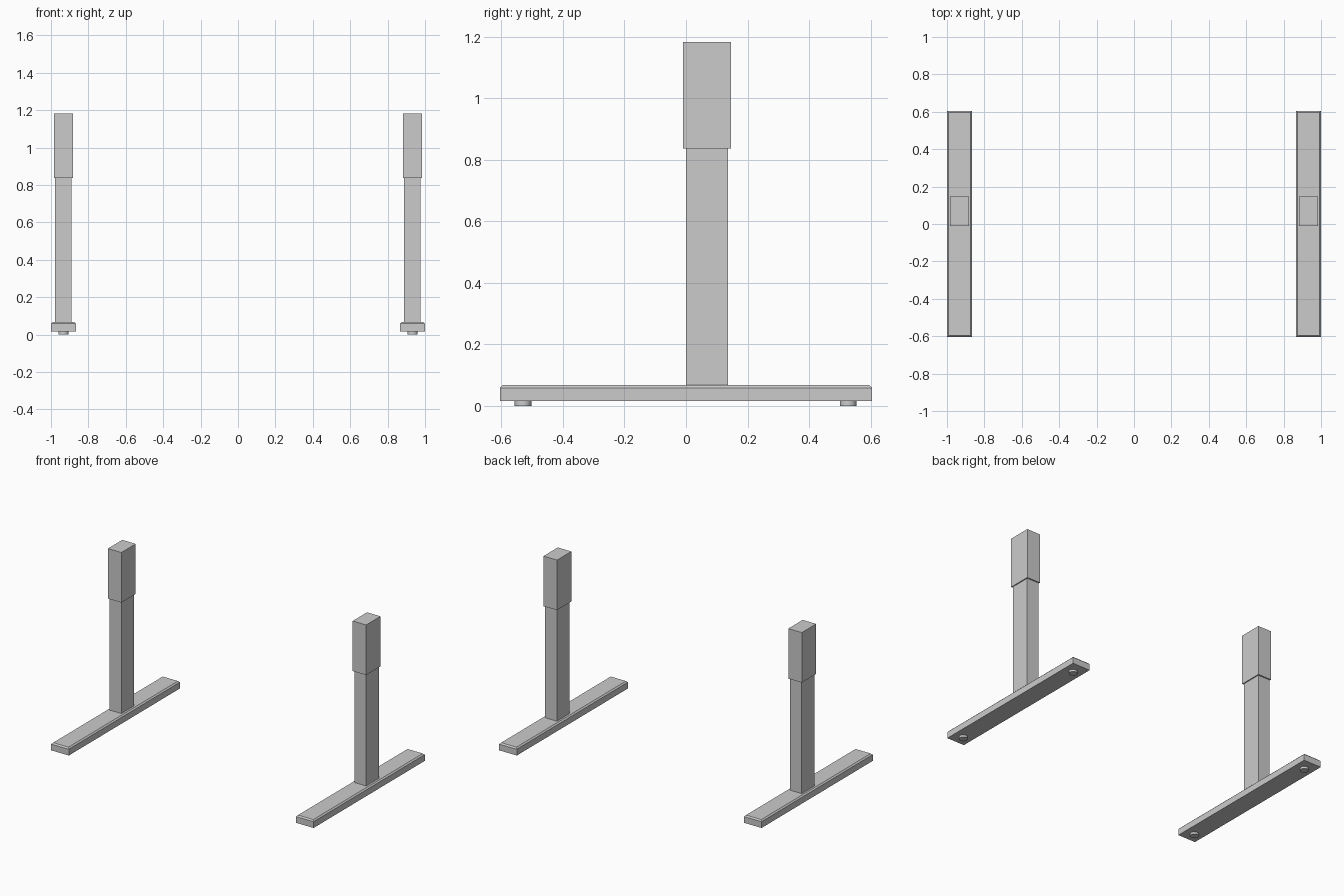
import bpy, bmesh
from mathutils import Matrix

if "Cube" in bpy.data.objects:
    bpy.data.objects.remove(bpy.data.objects["Cube"])


def finish(name, bm):
    mesh = bpy.data.meshes.new(name)
    bmesh.ops.recalc_face_normals(bm, faces=bm.faces)
    bm.to_mesh(mesh)
    bm.free()
    obj = bpy.data.objects.new(name, mesh)
    bpy.context.collection.objects.link(obj)
    return obj


def box(name, x, y, z, top_inset=0.0, shoulder=None):
    """Box from ranges; optionally with a chamfered top edge above 'shoulder'."""
    bm = bmesh.new()

    def ring(height, d):
        return [bm.verts.new((px, py, height)) for px, py in (
            (x[0] + d, y[0] + d), (x[1] - d, y[0] + d),
            (x[1] - d, y[1] - d), (x[0] + d, y[1] - d))]

    rings = [ring(z[0], 0)]
    if shoulder is not None:
        rings.append(ring(shoulder, 0))
    rings.append(ring(z[1], top_inset))
    bm.faces.new(rings[0])
    bm.faces.new(rings[-1])
    for a, b in zip(rings, rings[1:]):
        for i in range(4):
            j = (i + 1) % 4
            bm.faces.new((a[i], a[j], b[j], b[i]))
    return finish(name, bm)


def pad(name, x, y):
    """Round levelling pad."""
    bm = bmesh.new()
    bmesh.ops.create_cone(bm, cap_ends=True, segments=32, radius1=0.027,
                          radius2=0.027, depth=0.016,
                          matrix=Matrix.Translation((x, y, 0.008)))
    obj = finish(name, bm)
    bpy.ops.object.select_all(action='DESELECT')
    bpy.context.view_layer.objects.active = obj
    obj.select_set(True)
    bpy.ops.object.shade_smooth_by_angle()


# Two identical legs, the right one a shifted copy of the left
for side, x0 in (("left", -1.0), ("right", 0.866)):
    # Long foot bar with chamfered top
    box(f"{side}_foot", (x0, x0 + 0.134), (-0.605, 0.605), (0.015, 0.067), 0.009, 0.058)
    # Lower column
    box(f"{side}_column", (x0 + 0.022, x0 + 0.111), (0.0, 0.137), (0.066, 0.84))
    # Wider upper sleeve
    box(f"{side}_sleeve", (x0 + 0.015, x0 + 0.118), (-0.010, 0.146), (0.837, 1.182))
    # Levelling pads
    for end, y in (("front", -0.53), ("back", 0.527)):
        pad(f"{side}_{end}_pad", x0 + 0.067, y)
